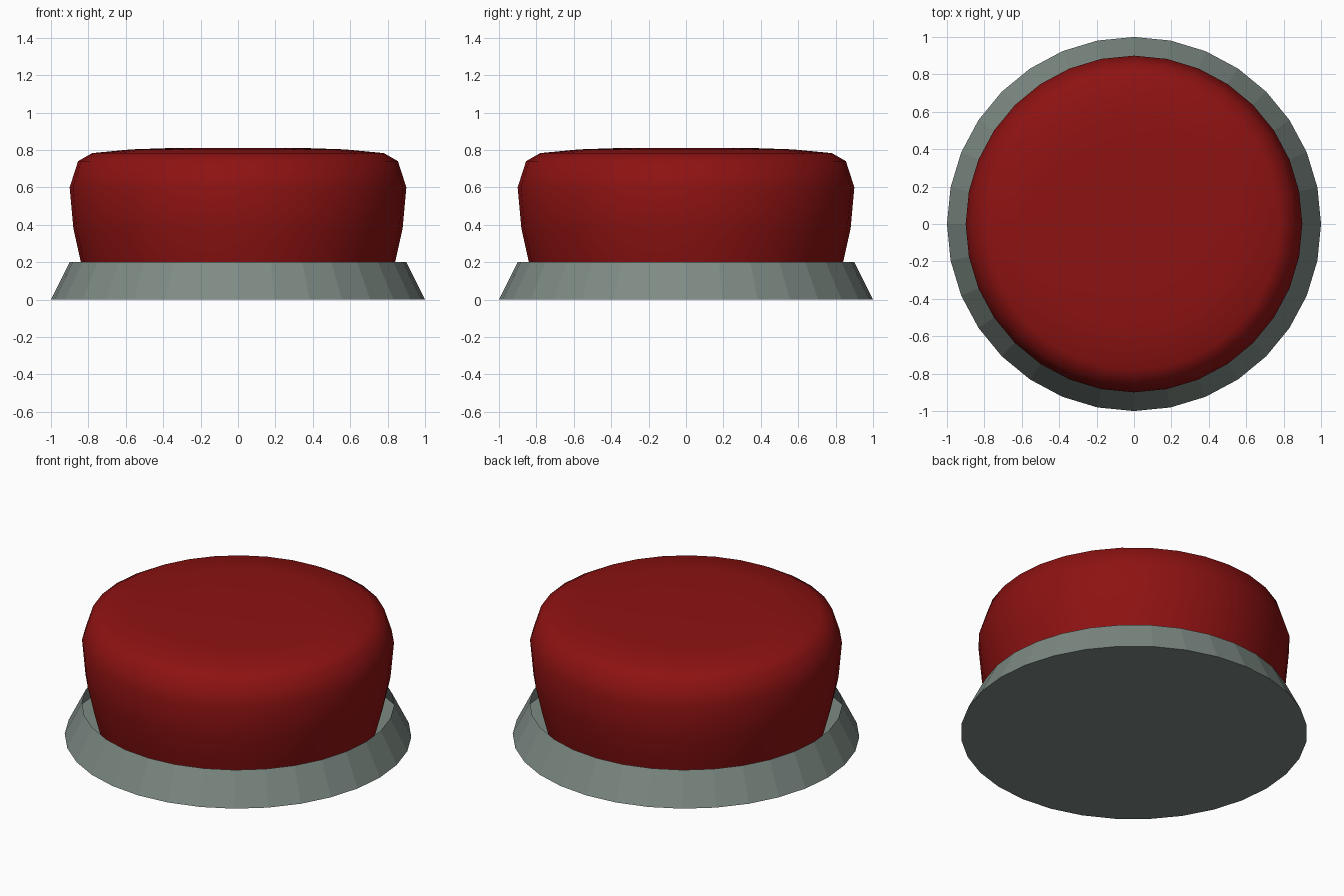
import bpy, bmesh, math

if "Cube" in bpy.data.objects:
    bpy.data.objects.remove(bpy.data.objects["Cube"])

SIDES = 32


def material(name, color):
    m = bpy.data.materials.new(name)
    m.diffuse_color = (*color, 1)
    m.use_nodes = True
    m.node_tree.nodes["Principled BSDF"].inputs["Base Color"].default_value = m.diffuse_color
    return m


def lathe(name, profile, mat, cap_first=False, cap_last=False, smooth=False):
    """Revolve (radius, z) points around the z axis."""
    bm = bmesh.new()
    rings = []
    for r, z in profile:
        angles = [2 * math.pi * i / SIDES for i in range(SIDES)]
        rings.append([bm.verts.new((r * math.cos(a), r * math.sin(a), z)) for a in angles])
    for lo, hi in zip(rings, rings[1:]):
        for i in range(SIDES):
            j = (i + 1) % SIDES
            bm.faces.new((lo[i], lo[j], hi[j], hi[i]))
    if cap_first:
        bm.faces.new(rings[0][::-1])
    if cap_last:
        bm.faces.new(rings[-1])
    for f in bm.faces:
        f.smooth = smooth
    me = bpy.data.meshes.new(name)
    bm.to_mesh(me)
    bm.free()
    me.materials.append(mat)
    ob = bpy.data.objects.new(name, me)
    bpy.context.collection.objects.link(ob)
    return ob


red = material("button red", (0.27, 0.006, 0.006))
grey = material("base grey", (0.21, 0.26, 0.235))

# Flared base, open at the top so the button sinks into it
lathe("base", [(1.0, 0), (0.9, 0.2)], grey, cap_first=True)

# Rounded push button, widest above the middle
lathe("button", [(0.79, 0.01), (0.84, 0.2), (0.88, 0.38), (0.9, 0.6), (0.855, 0.74),
                 (0.78, 0.783), (0.57, 0.803), (0.36, 0.81)],
      red, cap_last=True, smooth=True)
